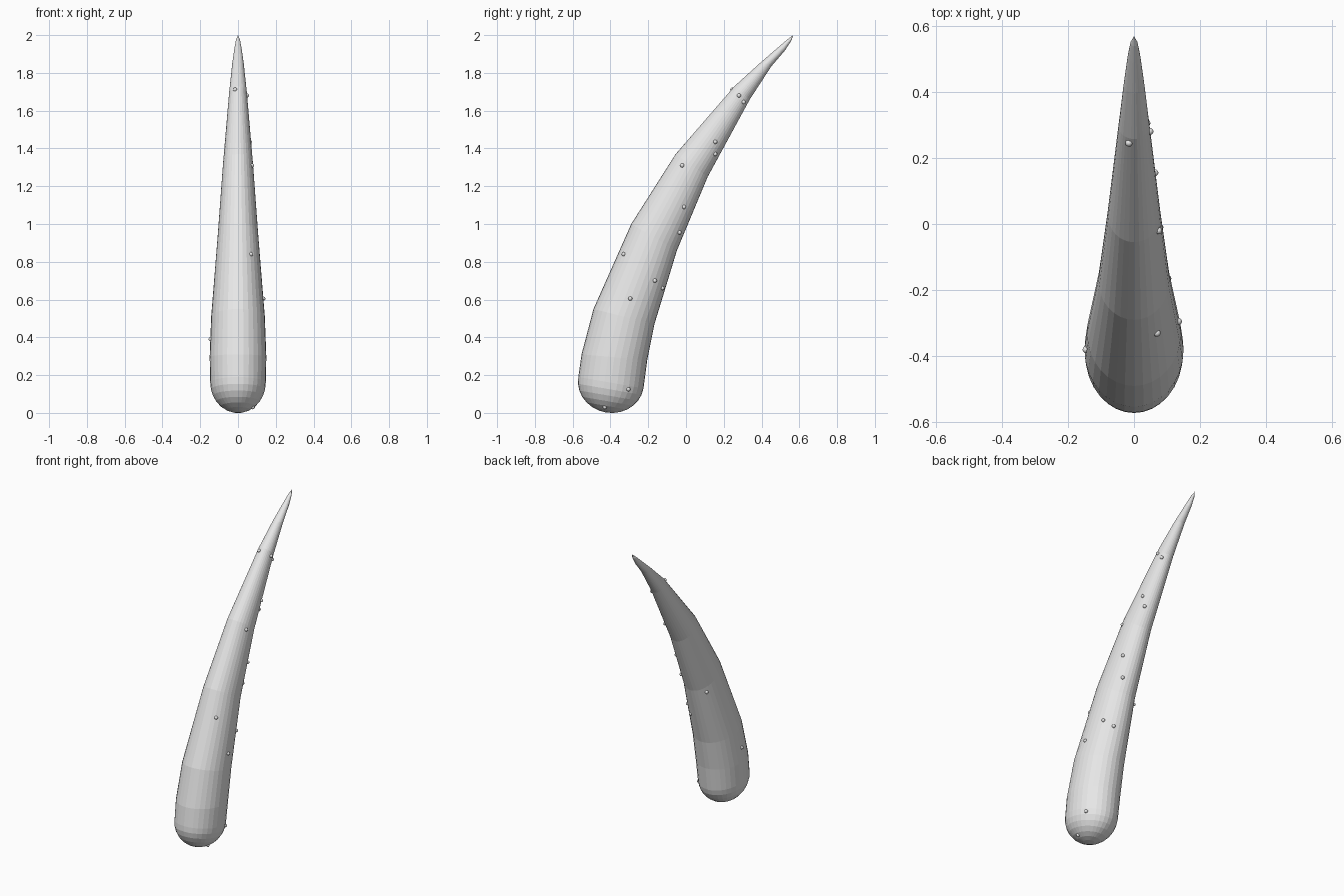
import bpy, bmesh, math
from mathutils import Vector
from mathutils.bvhtree import BVHTree

if "Cube" in bpy.data.objects:
    bpy.data.objects.remove(bpy.data.objects["Cube"])

SIDES = 32


def material(name, color):
    m = bpy.data.materials.new(name)
    m.diffuse_color = (*color, 1)
    m.use_nodes = True
    m.node_tree.nodes["Principled BSDF"].inputs["Base Color"].default_value = m.diffuse_color
    return m


grey = material("light grey", (0.8, 0.8, 0.8))


def add_object(name, bm):
    mesh = bpy.data.meshes.new(name)
    bm.to_mesh(mesh)
    mesh.materials.append(grey)
    obj = bpy.data.objects.new(name, mesh)
    bpy.context.collection.objects.link(obj)
    return obj


# Horn sections: front edge (y, z), back edge (y, z), half width in x
sections = [
    (-0.570, 0.19, -0.225, 0.13, 0.147),
    (-0.553, 0.31, -0.205, 0.28, 0.150),
    (-0.490, 0.55, -0.167, 0.47, 0.142),
    (-0.290, 1.00, -0.048, 0.86, 0.108),
    (-0.055, 1.37, 0.115, 1.25, 0.080),
    (0.257, 1.73, 0.338, 1.66, 0.047),
    (0.395, 1.855, 0.452, 1.835, 0.031),
    (0.490, 1.937, 0.525, 1.92, 0.019),
    (0.538, 1.978, 0.557, 1.97, 0.011),
]


def frame(s):
    front, back = Vector((0, s[0], s[1])), Vector((0, s[2], s[3]))
    return (front + back) / 2, (back - front) / 2, s[4]


bm = bmesh.new()


def ring(center, depth, width):
    return [bm.verts.new(center + depth * math.sin(a) + Vector((width * math.cos(a), 0, 0)))
            for a in (2 * math.pi * i / SIDES for i in range(SIDES))]


# Rounded base, then the curved tapering body
c, d, w = frame(sections[0])
down = Vector((0, d.z, -d.y)).normalized() * 0.16
rings = []
for k in range(1, 7):
    t = math.pi / 2 * k / 7
    rings.append(ring(c + down * math.cos(t), d * math.sin(t), w * math.sin(t)))
for s in sections:
    rings.append(ring(*frame(s)))

for lo, hi in zip(rings, rings[1:]):
    for i in range(SIDES):
        j = (i + 1) % SIDES
        bm.faces.new((lo[i], lo[j], hi[j], hi[i]))
pole = bm.verts.new(c + down)
tip = bm.verts.new((0, 0.568, 2.0))
for i in range(SIDES):
    j = (i + 1) % SIDES
    bm.faces.new((pole, rings[0][j], rings[0][i]))
    bm.faces.new((tip, rings[-1][i], rings[-1][j]))
bmesh.ops.recalc_face_normals(bm, faces=bm.faces)
horn = add_object("horn", bm)
tree = BVHTree.FromBMesh(bm)

# Small bumps sitting on the surface: side, y, z
bumps = [
    (1, 0.28, 1.68), (1, 0.305, 1.645), (1, 0.155, 1.435), (1, 0.155, 1.37),
    (1, -0.02, 1.31), (1, -0.01, 1.09), (1, -0.035, 0.955), (1, -0.33, 0.84),
    (1, -0.165, 0.70), (1, -0.125, 0.66), (1, -0.295, 0.605), (1, -0.305, 0.125),
    (1, -0.43, 0.03), (-1, -0.38, 0.39), (-1, -0.10, 0.85), (0, 0.235, 1.72),
]
dots = bmesh.new()
for side, y, z in bumps:
    hit = tree.ray_cast(Vector((side, y, z)), Vector((-side, 0, 0)))[0] if side else None
    if hit is None:
        hit = tree.find_nearest(Vector((0.02 * side if side else -0.02, y, z)))[0]
    made = bmesh.ops.create_uvsphere(dots, u_segments=12, v_segments=8, radius=0.011)
    bmesh.ops.translate(dots, verts=made["verts"], vec=hit)
for f in dots.faces:
    f.smooth = True
add_object("surface_bumps", dots)
bm.free()
dots.free()
